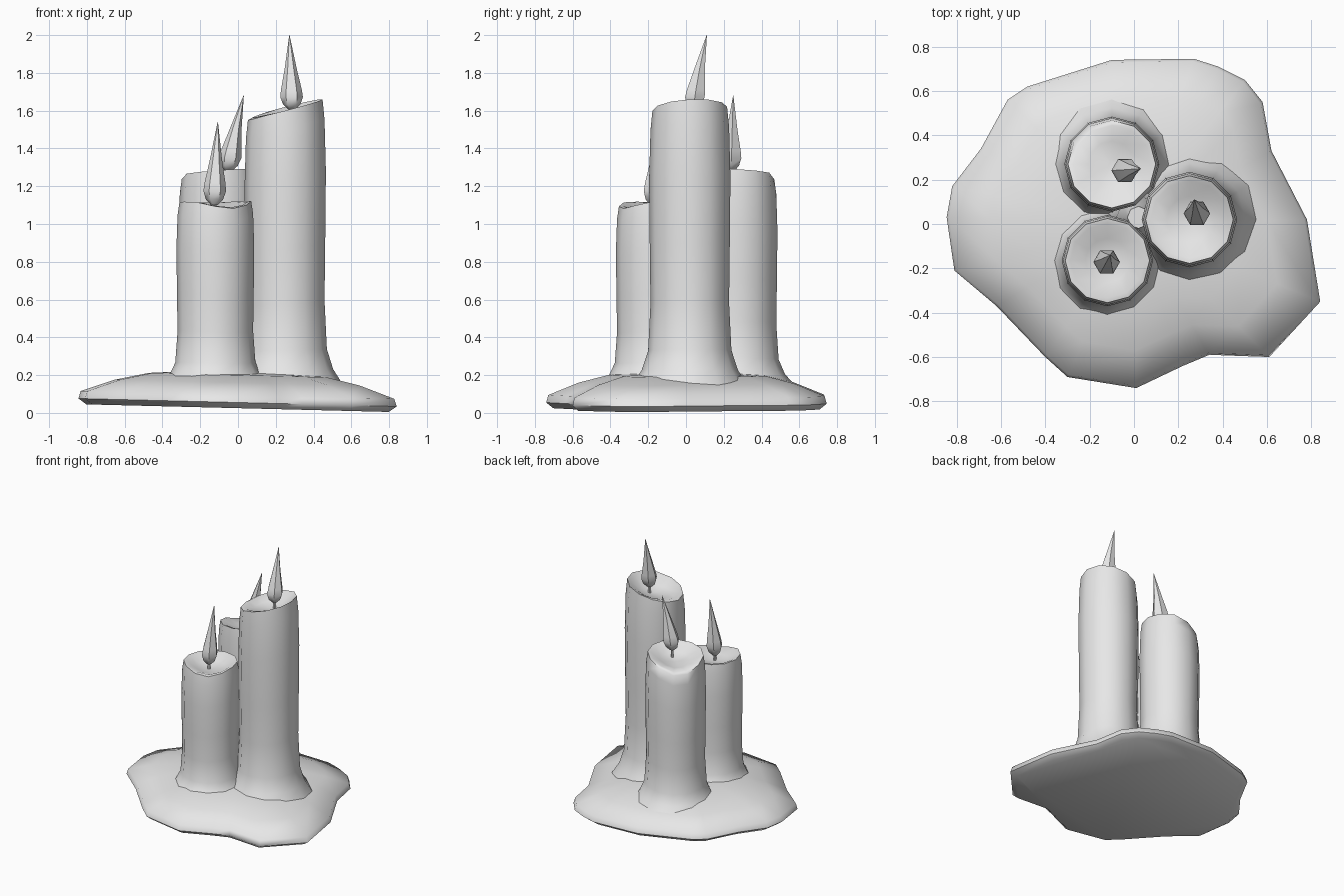
import bpy, bmesh, math
from mathutils import Vector

if "Cube" in bpy.data.objects:
    bpy.data.objects.remove(bpy.data.objects["Cube"], do_unlink=True)

wax = bpy.data.materials.new("grey_wax")
wax.use_nodes = True
GREY = (0.8, 0.8, 0.8, 1)
wax.diffuse_color = GREY
wax.node_tree.nodes["Principled BSDF"].inputs["Base Color"].default_value = GREY


def loft(name, rings, angle=50):
    """Skin equal-length rings of points and cap both ends."""
    bm = bmesh.new()
    loops = [[bm.verts.new(p) for p in ring] for ring in rings]
    n = len(loops[0])
    for low, high in zip(loops, loops[1:]):
        for i in range(n):
            j = (i + 1) % n
            bm.faces.new((low[i], low[j], high[j], high[i]))
    bm.faces.new(loops[0][::-1])
    bm.faces.new(loops[-1])
    bmesh.ops.recalc_face_normals(bm, faces=bm.faces)
    mesh = bpy.data.meshes.new(name)
    bm.to_mesh(mesh)
    bm.free()
    mesh.materials.append(wax)
    obj = bpy.data.objects.new(name, mesh)
    bpy.context.collection.objects.link(obj)
    bpy.context.view_layer.objects.active = obj
    obj.select_set(True)
    bpy.ops.object.shade_smooth_by_angle(angle=math.radians(angle))
    obj.select_set(False)
    return obj


def circle(x, y, r, n, height):
    """Ring of points; height is a function of the angle."""
    angles = [math.tau * i / n for i in range(n)]
    return [(x + r * math.cos(a), y + r * math.sin(a), height(a)) for a in angles]


# Melted wax puddle: irregular outline stepped up towards the middle
outline = [(.84, -.35), (.78, .02), (.62, .33), (.58, .55), (.5, .65), (.38, .71),
           (.27, .745), (-.1, .74), (-.48, .62), (-.57, .56), (-.69, .34),
           (-.82, .17), (-.845, .03), (-.81, -.21), (-.62, -.37), (-.4, -.6),
           (-.3, -.69), (.01, -.74), (.22, -.64), (.34, -.59), (.61, -.6)]
steps = [(.95, .025), (1, .055), (.985, .095), (.77, .16), (.56, .2), (.3, .215), (.05, .22)]
loft("wax_puddle", [[(x * s, y * s, z - .025 * x * s) for x, y in outline]
                    for s, z in steps], 60)


# Candles: flared foot, slightly wavy body, uneven rim and hollow top
def candle(name, x, y, r, top, tilt, dip, dip_angle, bulge):
    def rim(a):
        notch = max(0, math.cos(a - dip_angle)) ** 3
        return top + tilt[0] * math.cos(a) + tilt[1] * math.sin(a) - dip * notch

    body = [(.0, 1.5), (.06, 1.22), (.13, 1.06), (.3, 1), (.5, 1 + bulge / 2),
            (.75, 1 + bulge), (.93, 1.0), (1, .95)]
    rings = []
    for f, s in body:
        ring = circle(x, y, r * s, 12, lambda a: .14 + f * (rim(a) - .14))
        rings.append(ring)
    for s, drop in [(.84, .005), (.5, .045), (.1, .06)]:
        rings.append(circle(x, y, r * s, 12,
                            lambda a: (rim(a) - top) * s * s + top - drop))
    loft(name, rings, 55)


candle("tall_candle", .25, .02, .208, 1.61, (.05, .01), .01, math.pi, .035)
candle("back_candle", -.1, .27, .208, 1.275, (.015, -.01), .07, 2.3, .03)
candle("front_candle", -.12, -.165, .2, 1.12, (.005, -.005), .045, -1.1, .03)

# Wax web joining the three candles
loft("wax_web", [circle(.02, .03, r, 8, lambda a: z)
                 for z, r in [(.15, .2), (.3, .13), (.7, .1), (1.0, .05)]])


# Flames: six-sided teardrops leaning towards their tips, each on a wick
def flame(name, base, tip, wick_z):
    base, tip = Vector(base), Vector(tip)
    rings = []
    for f, r in [(0, .018), (.07, .046), (.17, .06), (.27, .055), (.55, .032), (1, .001)]:
        c = base.lerp(tip, f)
        lean = f ** 1.3
        cx = base.x + (tip.x - base.x) * lean
        cy = base.y + (tip.y - base.y) * lean
        rings.append(circle(cx, cy, r, 6, lambda a: c.z))
    loft(name + "_flame", rings)
    loft(name + "_wick", [circle(base.x, base.y, .011, 6, lambda a: z)
                          for z in (wick_z, base.z + .02)])


flame("tall", (.285, .04, 1.605), (.272, .11, 2.0), 1.53)
flame("back", (-.05, .24, 1.28), (.03, .25, 1.68), 1.2)
flame("front", (-.125, -.175, 1.1), (-.107, -.14, 1.54), 1.04)
